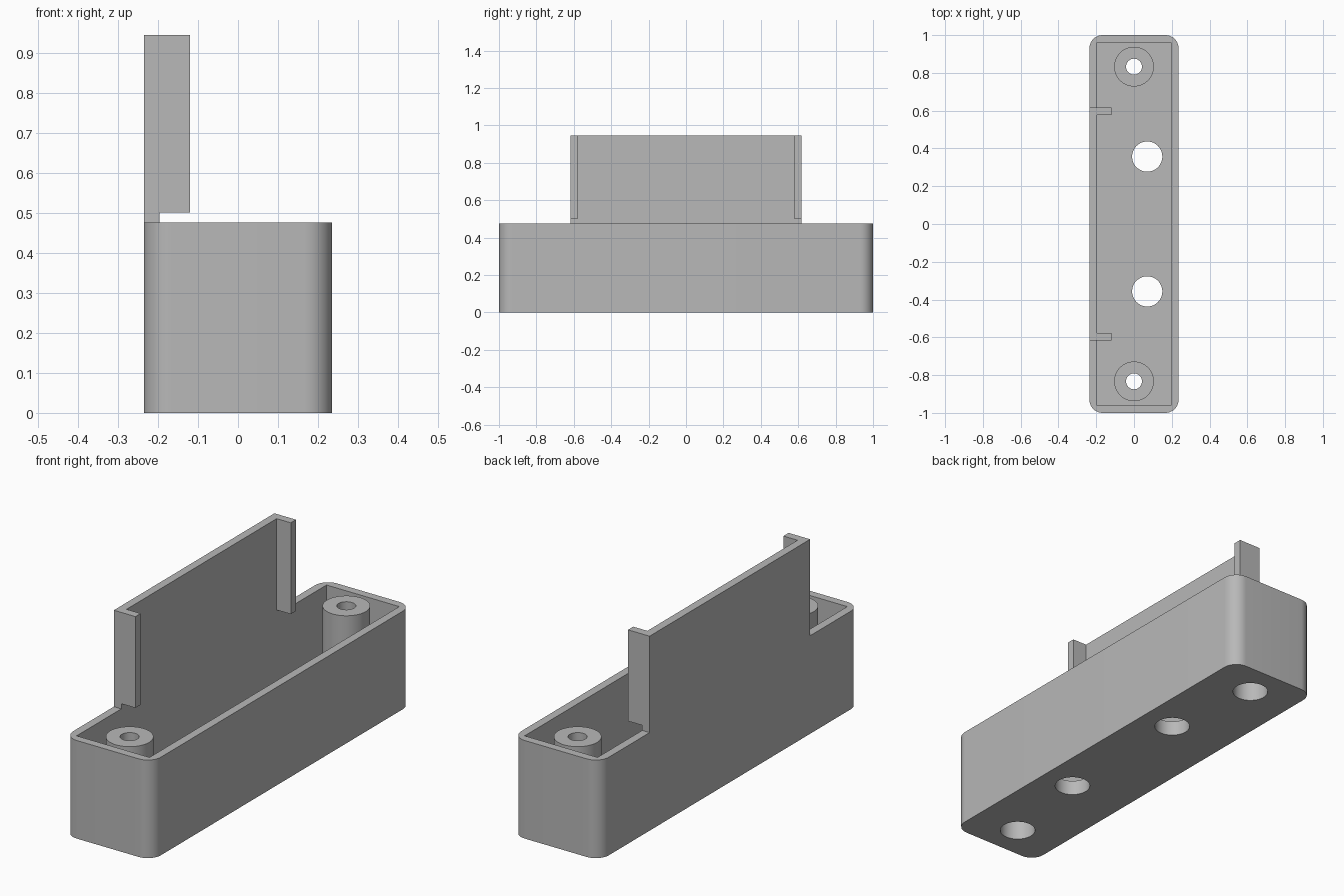
import bpy, bmesh, math

cube = bpy.data.objects.get("Cube")
if cube:
    bpy.data.objects.remove(cube, do_unlink=True)

# Overall dimensions
HX, HY, H = 0.236, 1.0, 0.477       # housing half width, half length, height
WALL, FLOOR, CORNER = 0.04, 0.072, 0.07
TOP = 0.946                         # top of the raised panel
PANEL_Y, TAB_X, TAB_Z = 0.617, -0.12, 0.502
POST_Y, HOLE_X, HOLE_Y, HOLE_R = 0.833, 0.07, 0.357, 0.08

grey = bpy.data.materials.new("plain grey")
grey.use_nodes = True
grey.diffuse_color = (0.48, 0.48, 0.48, 1)
grey.node_tree.nodes["Principled BSDF"].inputs["Base Color"].default_value = (0.48, 0.48, 0.48, 1)


def finish(name, bm):
    bmesh.ops.recalc_face_normals(bm, faces=bm.faces)
    mesh = bpy.data.meshes.new(name)
    bm.to_mesh(mesh)
    bm.free()
    mesh.materials.append(grey)
    obj = bpy.data.objects.new(name, mesh)
    bpy.context.collection.objects.link(obj)
    return obj


def prism(name, outline, z0, z1):
    """Extrude a flat outline upwards."""
    bm = bmesh.new()
    face = bm.faces.new([bm.verts.new((x, y, z0)) for x, y in outline])
    top = bmesh.ops.extrude_face_region(bm, geom=[face])["geom"]
    bmesh.ops.translate(bm, vec=(0, 0, z1 - z0),
                        verts=[v for v in top if isinstance(v, bmesh.types.BMVert)])
    return finish(name, bm)


def arc(cx, cy, r, start, end, steps):
    angles = [math.radians(start + (end - start) * i / steps) for i in range(steps + 1)]
    return [(cx + r * math.cos(a), cy + r * math.sin(a)) for a in angles]


def lathe(name, profile, x, y, steps=48):
    """Spin a closed radius/height profile into a ring."""
    bm = bmesh.new()
    rings = [[bm.verts.new((x + r * math.cos(t), y + r * math.sin(t), z)) for r, z in profile]
             for t in (math.tau * i / steps for i in range(steps))]
    n = len(profile)
    for i in range(steps):
        a, b = rings[i], rings[(i + 1) % steps]
        for j in range(n):
            k = (j + 1) % n
            bm.faces.new((a[j], b[j], b[k], a[k]))
    return finish(name, bm)


def select(obj):
    bpy.ops.object.select_all(action="DESELECT")
    obj.select_set(True)
    bpy.context.view_layer.objects.active = obj


def cut(obj, cutter):
    select(obj)
    mod = obj.modifiers.new("cut", "BOOLEAN")
    mod.operation, mod.solver, mod.object = "DIFFERENCE", "EXACT", cutter
    bpy.ops.object.modifier_apply(modifier=mod.name)
    bpy.data.objects.remove(cutter, do_unlink=True)


def smooth(obj):
    select(obj)
    bpy.ops.object.shade_smooth_by_angle(angle=math.radians(30))


# Housing: rounded outside, square-cornered cavity
outline = []
for sx, sy, start in ((1, 1, 0), (-1, 1, 90), (-1, -1, 180), (1, -1, 270)):
    outline += arc(sx * (HX - CORNER), sy * (HY - CORNER), CORNER, start, start + 90, 12)
housing = prism("housing", outline, 0, H)
ix, iy = HX - WALL, HY - WALL
cut(housing, prism("cavity", [(ix, iy), (-ix, iy), (-ix, -iy), (ix, -iy)], FLOOR, H + 0.1))

# Floor holes: two open ones and one below each screw post
for s in (-1, 1):
    for x, y in ((HOLE_X, HOLE_Y), (0, POST_Y)):
        circle = arc(x, s * y, HOLE_R, 0, 360, 48)[:-1]
        cut(housing, prism("hole", circle, -0.1, FLOOR + 0.05))
smooth(housing)

# Screw posts: wide recess from below, narrow hole at the top
for label, s in (("front", -1), ("back", 1)):
    post = lathe(label + "_screw_post",
                 [(HOLE_R, FLOOR), (0.105, FLOOR), (0.105, H),
                  (0.042, H), (0.042, 0.36), (HOLE_R, 0.36)], 0, s * POST_Y)
    smooth(post)

# Raised side panel with a tab at each end
x0, x1, p = -HX, -HX + WALL, PANEL_Y
q = p - WALL
prism("panel_base", [(x0, -p), (x1, -p), (x1, p), (x0, p)], H, TAB_Z)
prism("raised_panel", [(x0, -p), (TAB_X, -p), (TAB_X, -q), (x1, -q),
                       (x1, q), (TAB_X, q), (TAB_X, p), (x0, p)], TAB_Z, TOP)
